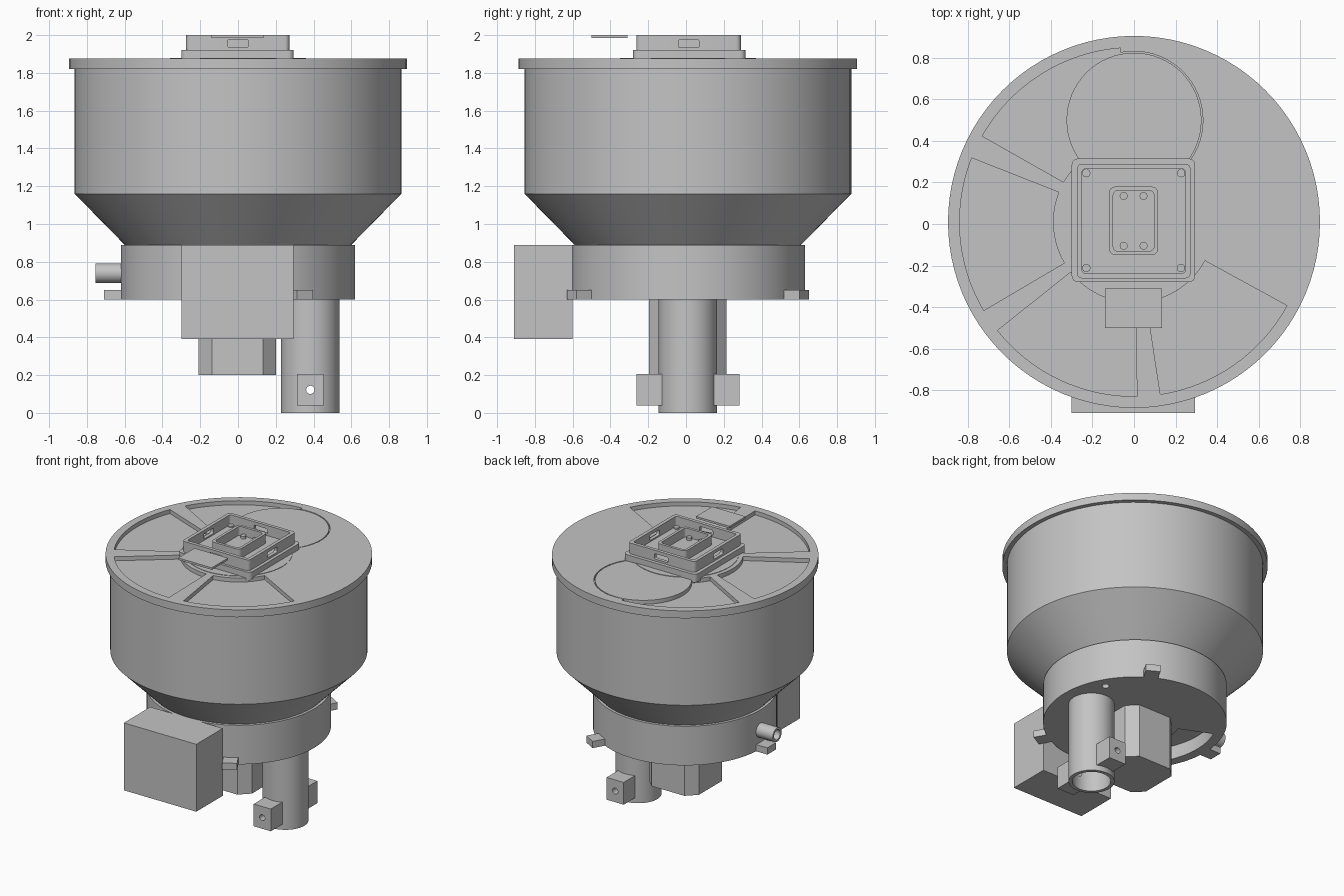
import bpy, bmesh
from math import sin, cos, pi, radians
from mathutils import Matrix, Vector

if "Cube" in bpy.data.objects:
    bpy.data.objects.remove(bpy.data.objects["Cube"], do_unlink=True)

grey = bpy.data.materials.new("plain_grey")
grey.use_nodes = True
GREY = (0.55, 0.55, 0.55, 1)
grey.diffuse_color = GREY
grey.node_tree.nodes["Principled BSDF"].inputs["Base Color"].default_value = GREY

CY = 0.01          # y of the main axis
LID_TOP = 1.875


def finish(name, bm, matrix=None):
    if matrix:
        bm.transform(matrix)
    bmesh.ops.recalc_face_normals(bm, faces=bm.faces)
    mesh = bpy.data.meshes.new(name)
    bm.to_mesh(mesh)
    bm.free()
    mesh.materials.append(grey)
    ob = bpy.data.objects.new(name, mesh)
    bpy.context.collection.objects.link(ob)
    return ob


def arc(x, y, r, a0, a1, n):
    steps = [radians(a0 + (a1 - a0) * i / n) for i in range(n + 1)]
    return [(x + r * cos(a), y + r * sin(a)) for a in steps]


def circle(x, y, r, n=64):
    return arc(x, y, r, 0, 360, n)[:-1]


def sector(r0, r1, a0, a1):
    return arc(0, CY, r1, a0, a1, 20) + arc(0, CY, r0, a1, a0, 12)


def rounded(x0, x1, y0, y1, r):
    return (arc(x1 - r, y1 - r, r, 0, 90, 5) + arc(x0 + r, y1 - r, r, 90, 180, 5)
            + arc(x0 + r, y0 + r, r, 180, 270, 5) + arc(x1 - r, y0 + r, r, 270, 360, 5))


def prisms(name, outlines, z0, z1, matrix=None):
    """Extrude one or more outlines from z0 to z1."""
    bm = bmesh.new()
    for pts in outlines:
        low = [bm.verts.new((x, y, z0)) for x, y in pts]
        high = [bm.verts.new((x, y, z1)) for x, y in pts]
        bm.faces.new(low[::-1])
        bm.faces.new(high)
        for i in range(len(pts)):
            j = (i + 1) % len(pts)
            bm.faces.new((low[i], low[j], high[j], high[i]))
    return finish(name, bm, matrix)


def box(name, x0, x1, y0, y1, z0, z1, matrix=None):
    return prisms(name, [[(x0, y0), (x1, y0), (x1, y1), (x0, y1)]], z0, z1, matrix)


def lathe(name, profile, matrix, closed=False, n=96):
    """Turn (radius, z) points about z; closed joins last to first."""
    bm = bmesh.new()
    rings = [[bm.verts.new((x, y, z)) for x, y in circle(0, 0, r, n)] for r, z in profile]
    pairs = list(zip(rings, rings[1:]))
    if closed:
        pairs.append((rings[-1], rings[0]))
    else:
        bm.faces.new(rings[0])
        bm.faces.new(rings[-1])
    for a, b in pairs:
        for i in range(n):
            j = (i + 1) % n
            bm.faces.new((a[i], a[j], b[j], b[i]))
    return finish(name, bm, matrix)


def cut(ob, cutter, keep=False):
    mod = ob.modifiers.new("cut", "BOOLEAN")
    mod.operation = "DIFFERENCE"
    mod.solver = "EXACT"
    mod.object = cutter
    bpy.context.view_layer.objects.active = ob
    bpy.ops.object.modifier_apply(modifier=mod.name)
    if not keep:
        bpy.data.objects.remove(cutter, do_unlink=True)


axis = Matrix.Translation((0, CY, 0))
parts = []

# Hopper: straight drum over a cone
parts.append(lathe("hopper", [(0.60, 0.88), (0.60, 0.89), (0.865, 1.16), (0.865, 1.83)], axis))

# Base drum with the discharge opening and a small hole underneath
base = lathe("base_drum", [(0.62, 0.60), (0.62, 0.89)], axis)
cut(base, prisms("cutter", [sector(0.30, 0.55, 156, 204), circle(0.47, 0.26, 0.025, 16)], 0.5, 0.70))
parts.append(base)

# Lid with sector pockets and a round pocket for the hatch
lid = lathe("lid", [(0.896, 1.82), (0.896, LID_TOP)], axis)
spans = [(94.5, 150.5), (158.5, 210.5), (218.5, 271), (278.7, 331.3)]
cut(lid, prisms("cutter", [sector(0.39, 0.84, a, b) for a, b in spans], 1.845, 1.95))
cut(lid, prisms("cutter", [circle(0, 0.50, 0.332)], 1.85, 1.95))
parts.append(lid)
parts.append(prisms("hatch", [circle(0, 0.50, 0.325)], 1.835, LID_TOP - 0.001))
parts.append(prisms("lid_hub", [circle(0, CY, 0.36)], 1.84, LID_TOP + 0.003))

# Housing on the lid: flange, walls with slots, inner frame, screws
parts.append(prisms("housing_flange", [rounded(-0.30, 0.295, -0.28, 0.315, 0.03)], 1.86, 1.92))
walls = prisms("housing_walls", [rounded(-0.275, 0.272, -0.262, 0.29, 0.025)], 1.91, 2.0)
cut(walls, prisms("cutter", [rounded(-0.25, 0.247, -0.237, 0.265, 0.015)], 1.925, 2.1))
slot = rounded(-0.055, 0.055, -0.02, 0.02, 0.008)
for turn in (0, pi / 2):
    place = (Matrix.Translation((0, 0.014, 1.955)) @ Matrix.Rotation(turn, 4, "Z")
             @ Matrix.Rotation(pi / 2, 4, "X"))
    cut(walls, prisms("cutter", [slot], -0.5, 0.5, place))
parts.append(walls)
inner = prisms("inner_frame", [rounded(-0.12, 0.116, -0.15, 0.18, 0.03)], 1.92, 1.995)
cut(inner, prisms("cutter", [rounded(-0.10, 0.096, -0.13, 0.16, 0.02)], 1.93, 2.1))
parts.append(inner)
parts.append(prisms("inner_screws", [circle(x, y, 0.019, 16) for x in (-0.05, 0.046)
                                     for y in (-0.105, 0.135)], 1.925, 1.95))
parts.append(prisms("corner_screws", [circle(x, y, 0.02, 16) for x in (-0.23, 0.227)
                                      for y in (-0.212, 0.245)], 1.92, 1.935))
parts.append(box("front_plate", -0.14, 0.135, -0.50, -0.31, 1.985, 2.0))

# Control box on the front
parts.append(box("control_box", -0.30, 0.295, -0.91, -0.60, 0.39, 0.89))

# Motor under the base: square with chamfered corners
h, c = 0.205, 0.135
octagon = [(h, -c), (h, c), (c, h), (-c, h), (-h, c), (-h, -c), (-c, -h), (c, -h)]
parts.append(prisms("motor", [octagon], 0.20, 0.61, Matrix.Translation((-0.003, CY, 0))))

# Outlet tube with two drilled clamp blocks
TX = 0.383
tube = lathe("outlet_tube", [(0.155, 0), (0.155, 0.605), (0.13, 0.605), (0.13, 0)],
             Matrix.Translation((TX, CY, 0)), closed=True, n=64)
drill = prisms("cutter", [circle(0, 0, 0.022, 24)], -0.5, 0.5,
               Matrix.Translation((TX, CY, 0.122)) @ Matrix.Rotation(pi / 2, 4, "X"))
cut(tube, drill, keep=True)
parts.append(tube)
for name, side in (("front_clamp_block", -1), ("back_clamp_block", 1)):
    y0, y1 = sorted((CY + side * 0.137, CY + side * 0.273))
    block = box(name, TX - 0.07, TX + 0.07, y0, y1, 0.04, 0.205)
    cut(block, drill, keep=True)
    parts.append(block)
bpy.data.objects.remove(drill, do_unlink=True)

# Side pipe on the right
parts.append(lathe("side_pipe", [(0.052, 0.60), (0.052, 0.755), (0.036, 0.755), (0.036, 0.60)],
                   Matrix.Translation((0, CY, 0.74)) @ Matrix.Rotation(-pi / 2, 4, "Y"),
                   closed=True, n=32))

# Three mounting tabs around the base
for i in range(3):
    parts.append(box("mounting_tab_%d" % (i + 1), 0.60, 0.71, -0.05, 0.05, 0.60, 0.65,
                     axis @ Matrix.Rotation(radians(60 + 120 * i), 4, "Z")))

# Smooth the round surfaces, keep real edges sharp
bpy.ops.object.select_all(action="DESELECT")
for ob in parts:
    ob.select_set(True)
bpy.context.view_layer.objects.active = parts[0]
bpy.ops.object.shade_smooth_by_angle(angle=radians(30))
